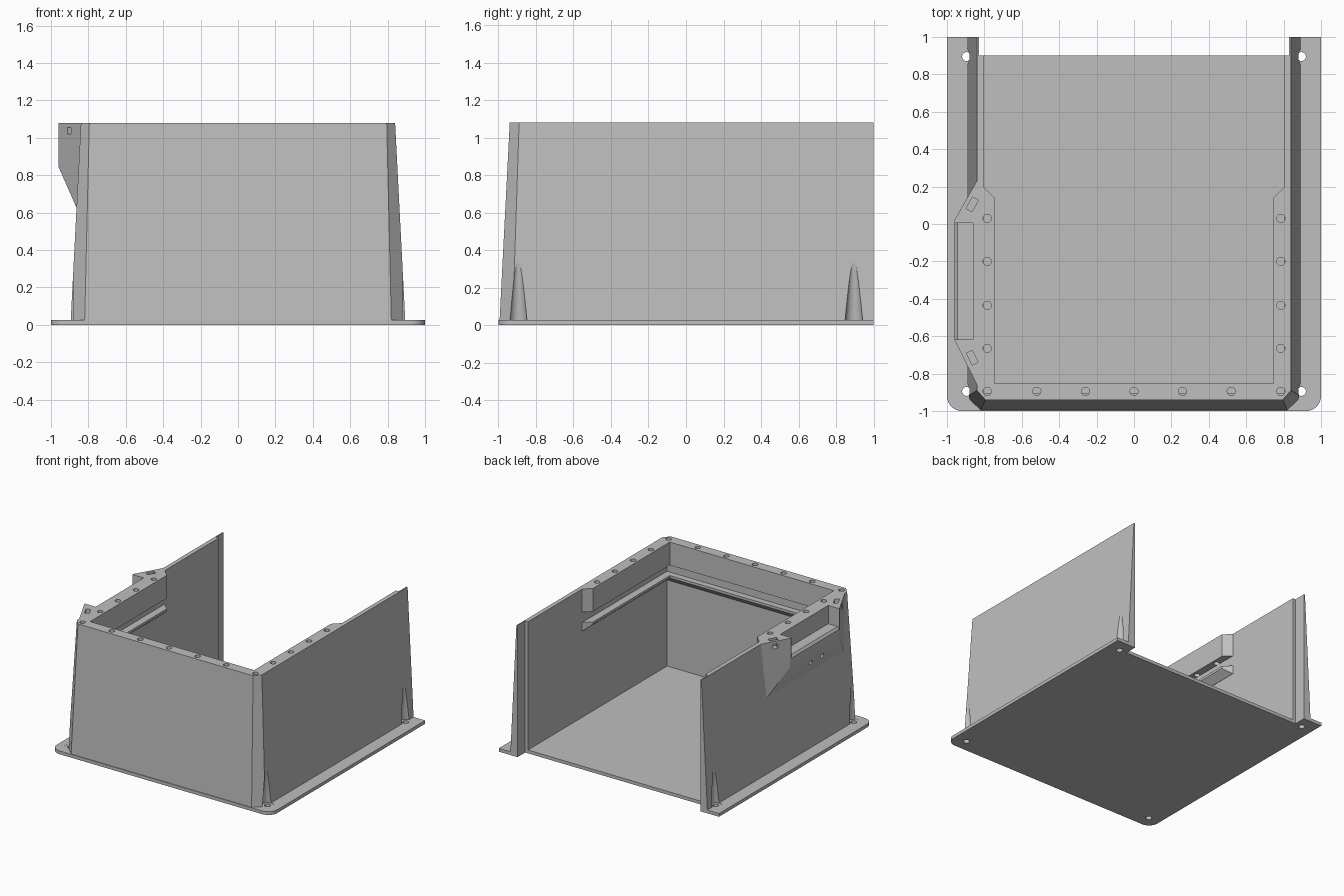
import bpy, bmesh, math
from mathutils import Matrix, Vector

if "Cube" in bpy.data.objects:
    bpy.data.objects.remove(bpy.data.objects["Cube"])

TOP = 1.08
grey = bpy.data.materials.new("plain grey")
grey.diffuse_color = (0.52, 0.52, 0.52, 1)
grey.use_nodes = True
grey.node_tree.nodes["Principled BSDF"].inputs["Base Color"].default_value = grey.diffuse_color


def finish(name, bm):
    bmesh.ops.recalc_face_normals(bm, faces=bm.faces)
    me = bpy.data.meshes.new(name)
    bm.to_mesh(me)
    bm.free()
    me.materials.append(grey)
    ob = bpy.data.objects.new(name, me)
    bpy.context.collection.objects.link(ob)
    return ob


def loft(name, rings):
    """Closed solid through matching rings of 3D points."""
    bm = bmesh.new()
    vs = [[bm.verts.new(p) for p in r] for r in rings]
    n = len(vs[0])
    for a, b in zip(vs, vs[1:]):
        for i in range(n):
            j = (i + 1) % n
            bm.faces.new((a[i], a[j], b[j], b[i]))
    bm.faces.new(vs[0][::-1])
    bm.faces.new(vs[-1])
    return finish(name, bm)


def at(z, pts):
    return [(x, y, z) for x, y in pts]


def mirrored(pts):
    return pts + [(-x, y) for x, y in reversed(pts)]


def add_cone(bm, loc, r1, r2, depth, rot=Matrix(), seg=24):
    bmesh.ops.create_cone(bm, cap_ends=True, segments=seg, radius1=r1, radius2=r2,
                          depth=depth, matrix=Matrix.Translation(loc) @ rot)


def add_box(bm, loc, size, angle=0):
    bmesh.ops.create_cube(bm, size=1, matrix=Matrix.Translation(loc)
                          @ Matrix.Rotation(angle, 4, 'Z') @ Matrix.Diagonal((*size, 1)))


def boolean(target, other, op):
    m = target.modifiers.new(op, 'BOOLEAN')
    m.object, m.operation, m.solver = other, op, 'EXACT'
    bpy.context.view_layer.objects.active = target
    bpy.ops.object.modifier_apply(modifier=m.name)
    bpy.data.objects.remove(other)


# Base plate: rounded front corners, notched back edge
corner = [(0.92 + 0.08 * math.cos(a), -0.92 + 0.08 * math.sin(a))
          for a in [-math.pi / 2 * k / 8 for k in range(9)]]
plate = mirrored([(0.83, 0.9), (0.83, 1), (1, 1)] + corner)
body = loft("enclosure_body", [at(0, plate), at(0.027, plate)])

# Tapered three-sided wall with bevelled front corners and stepped back ends
inner = [(0.805, -0.905), (0.805, 0.9), (0.83, 0.9)]
low = mirrored(inner + [(0.83, 1), (0.895, 1), (0.895, -0.925), (0.82, -0.995)])
high = mirrored(inner + [(0.83, 1), (0.84, 1), (0.84, -0.89), (0.795, -0.94)])
# the open ring is closed through the inside: order it as one C-shaped loop
boolean(body, loft("walls", [at(0.01, low), at(TOP, high)]), 'UNION')


def u_plan(i):
    """U-shaped band reaching a distance i inward from the walls."""
    return mirrored([(0.795, -0.92), (0.82, -0.895), (0.82, 0.215),
                     (0.805 - i, 0.2 - i), (0.805 - i, -0.905 + 0.85 * i)])


# Top rim and the sloped ledge below it, leaving a panel slot between
rim = u_plan(0.06)
boolean(body, loft("top_rim", [at(0.89, rim), at(TOP, rim)]), 'UNION')
boolean(body, loft("slot_ledge", [at(0.735, u_plan(0.002)), at(0.785, rim),
                                  at(0.805, rim)]), 'UNION')

# Side housing on the left wall with sloped underside
def housing(x, y0, y1):
    return [(-0.815, 0.23), (-0.84, 0.23), (x, y1), (x, y0), (-0.84, -0.86), (-0.815, -0.86)]


full = housing(-0.96, -0.62, 0.02)
boolean(body, loft("side_housing", [at(0.63, housing(-0.865, -0.81, 0.186)),
                                    at(0.845, full), at(TOP, full)]), 'UNION')

# Open pocket in the housing, with a bevelled lip
section = [(-0.86, 0.93), (-0.945, 0.93), (-0.96, 0.91), (-1.05, 0.91),
           (-1.05, 1.2), (-0.86, 1.2)]
pocket = loft("pocket_cutter", [[(x, y, z) for x, z in section] for y in (-0.617, 0.005)])
boolean(body, pocket, 'DIFFERENCE')

# Screw holes along the rim
bm = bmesh.new()
spots = [(s * 0.785, y) for s in (-1, 1) for y in (0.03, -0.2, -0.435, -0.665, -0.895)]
spots += [(x, -0.895) for x in (-0.52, -0.26, 0, 0.26, 0.52)]
for x, y in spots:
    add_cone(bm, (x, y, 0.985), 0.022, 0.022, 0.2, seg=20)
# Small holes in the sloped underside of the housing
tilt = Vector((-0.915, 0, -0.404)).to_track_quat('Z', 'Y').to_matrix().to_4x4()
for y in (-0.31, -0.46):
    add_cone(bm, (-0.915, y, 0.74), 0.02, 0.02, 0.07, tilt, 16)
boolean(body, finish("screw_hole_cutter", bm), 'DIFFERENCE')

# Nut slots in the tops of the two horns, then square holes through their angled faces
for y, d, ang in ((0.105, 1, math.radians(60.3)), (-0.715, -1, math.radians(-63.4))):
    bm = bmesh.new()
    add_box(bm, (-0.865, y, 1.06), (0.07, 0.035, 0.09), ang)
    boolean(body, finish("nut_slot_cutter", bm), 'DIFFERENCE')
    bm = bmesh.new()
    add_box(bm, (-0.9, y + d * 0.02, 1.037), (0.04, 0.09, 0.036), ang)
    boolean(body, finish("bolt_hole_cutter", bm), 'DIFFERENCE')

# Mounting holes and the tapered tool clearance above each
bm, bm2 = bmesh.new(), bmesh.new()
for sx in (-1, 1):
    for sy in (-1, 1):
        add_cone(bm, (sx * 0.895, sy * 0.895, 0.178), 0.047, 0.018, 0.304, seg=32)
        add_cone(bm2, (sx * 0.895, sy * 0.895, 0), 0.024, 0.024, 0.12)
boolean(body, finish("clearance_cutter", bm), 'DIFFERENCE')
boolean(body, finish("mount_hole_cutter", bm2), 'DIFFERENCE')

body.select_set(True)
bpy.context.view_layer.objects.active = body
bpy.ops.object.shade_smooth_by_angle(angle=math.radians(25))
